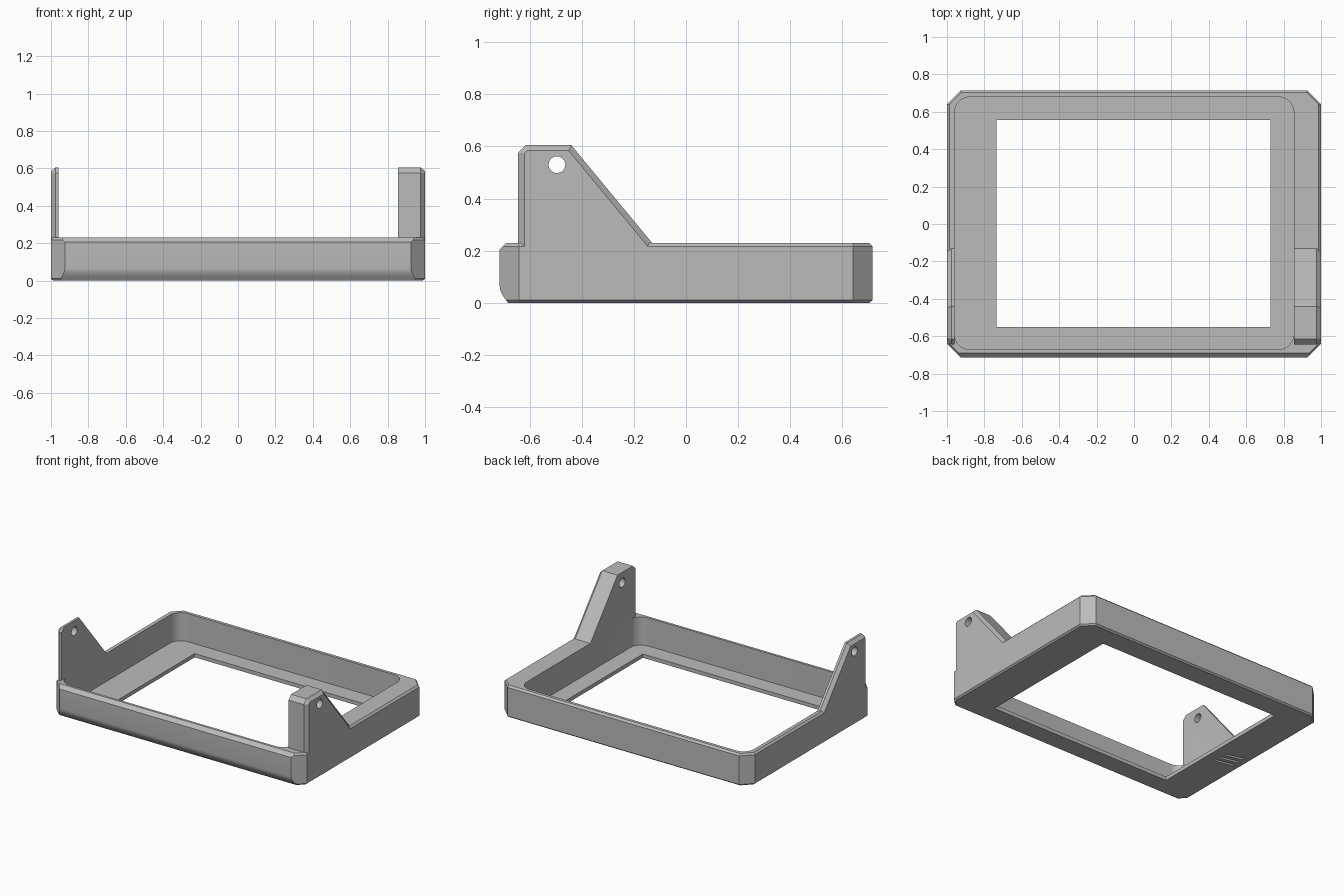
import bpy, bmesh, math

cube = bpy.data.objects.get("Cube")
if cube:
    bpy.data.objects.remove(cube, do_unlink=True)

grey = bpy.data.materials.new("plain grey")
grey.use_nodes = True
grey.diffuse_color = (0.5, 0.5, 0.5, 1)
grey.node_tree.nodes["Principled BSDF"].inputs["Base Color"].default_value = (0.5, 0.5, 0.5, 1)


def loft(name, rings):
    """Closed solid skinned through rings of equal point count."""
    bm = bmesh.new()
    loops = [[bm.verts.new(p) for p in ring] for ring in rings]
    n = len(loops[0])
    for low, high in zip(loops, loops[1:]):
        for i in range(n):
            j = (i + 1) % n
            bm.faces.new((low[i], low[j], high[j], high[i]))
    bm.faces.new(loops[0][::-1])
    bm.faces.new(loops[-1])
    bmesh.ops.recalc_face_normals(bm, faces=bm.faces)
    mesh = bpy.data.meshes.new(name)
    bm.to_mesh(mesh)
    bm.free()
    mesh.materials.append(grey)
    obj = bpy.data.objects.new(name, mesh)
    bpy.context.collection.objects.link(obj)
    return obj


def prism(name, outline, z0, z1):
    return loft(name, [[(x, y, z) for x, y in outline] for z in (z0, z1)])


def combine(target, tool, operation):
    """Apply a boolean and discard its tool."""
    tool.hide_render = True
    mod = target.modifiers.new(operation, 'BOOLEAN')
    mod.operation = operation
    mod.solver = 'EXACT'
    mod.object = tool
    bpy.context.view_layer.objects.active = target
    bpy.ops.object.modifier_apply(modifier=mod.name)
    bpy.data.objects.remove(tool, do_unlink=True)


def octagon(z, side, front):
    """Corner-cut outline, inset on the sides and back, and on the front."""
    x, yb, yf = 1 - side, 0.715 - side, 0.715 - front
    c = 1.64 - side
    return [(c - yf, -yf, z), (x, x - c, z), (x, c - x, z), (c - yb, yb, z),
            (yb - c, yb, z), (-x, c - x, z), (-x, x - c, z), (yf - c, -yf, z)]


def rounded_rect(x0, x1, y0, y1, r, steps=8):
    pts = []
    for k, (cx, cy) in enumerate([(x1 - r, y1 - r), (x0 + r, y1 - r),
                                  (x0 + r, y0 + r), (x1 - r, y0 + r)]):
        for i in range(steps + 1):
            a = math.pi / 2 * (k + i / steps)
            pts.append((cx + r * math.cos(a), cy + r * math.sin(a)))
    return pts


# Outer body: rolled lower front edge, chamfered rims
levels = [(0, 0.012, 0.032), (0.01, 0, 0.025), (0.022, 0, 0.016), (0.036, 0, 0.008),
          (0.05, 0, 0.002), (0.065, 0, 0), (0.205, 0, 0), (0.217, 0, 0.012), (0.23, 0.013, 0.025)]
frame = loft("tray_frame", [octagon(*level) for level in levels])

# Upright brackets, thick on the left and thin on the right
face = [(-0.645, 0.1), (-0.645, 0.575), (-0.615, 0.605), (-0.44, 0.605), (-0.13, 0.23), (-0.13, 0.1)]
inset = [(-0.62, 0.1), (-0.62, 0.574), (-0.609, 0.584), (-0.45, 0.584), (-0.147, 0.217), (-0.147, 0.1)]
for name, side, inner in (("left_bracket", 1, 0.855), ("right_bracket", -1, 0.96)):
    rings = [(face, inner), (face, 0.977), (inset, 1)]
    bracket = loft(name, [[(side * x, y, z) for y, z in pts] for pts, x in rings])
    combine(frame, bracket, 'UNION')

# Cavity and the window through the floor
combine(frame, prism("cavity_cutter", rounded_rect(-0.96, 0.855, -0.672, 0.68, 0.085), 0.027, 0.9), 'DIFFERENCE')
window = [(-0.735, -0.55), (0.73, -0.55), (0.73, 0.555), (-0.735, 0.555)]
combine(frame, prism("window_cutter", window, -0.1, 0.1), 'DIFFERENCE')

# Pivot hole through both brackets
ring = [(-0.495 + 0.032 * math.cos(i * math.pi / 16), 0.53 + 0.032 * math.sin(i * math.pi / 16))
        for i in range(32)]
combine(frame, loft("hole_cutter", [[(x, y, z) for y, z in ring] for x in (-1.2, 1.2)]), 'DIFFERENCE')

# Shallow slanted grooves under the right side of the floor
for y in (-0.12, -0.07, -0.02):
    groove = [(-0.95, y), (-0.82, y - 0.03), (-0.82, y - 0.012), (-0.95, y + 0.018)]
    combine(frame, prism("groove_cutter", groove, -0.05, 0.012), 'DIFFERENCE')

bpy.ops.object.select_all(action='DESELECT')
frame.select_set(True)
bpy.context.view_layer.objects.active = frame
bpy.ops.object.shade_smooth_by_angle(angle=math.radians(25))
